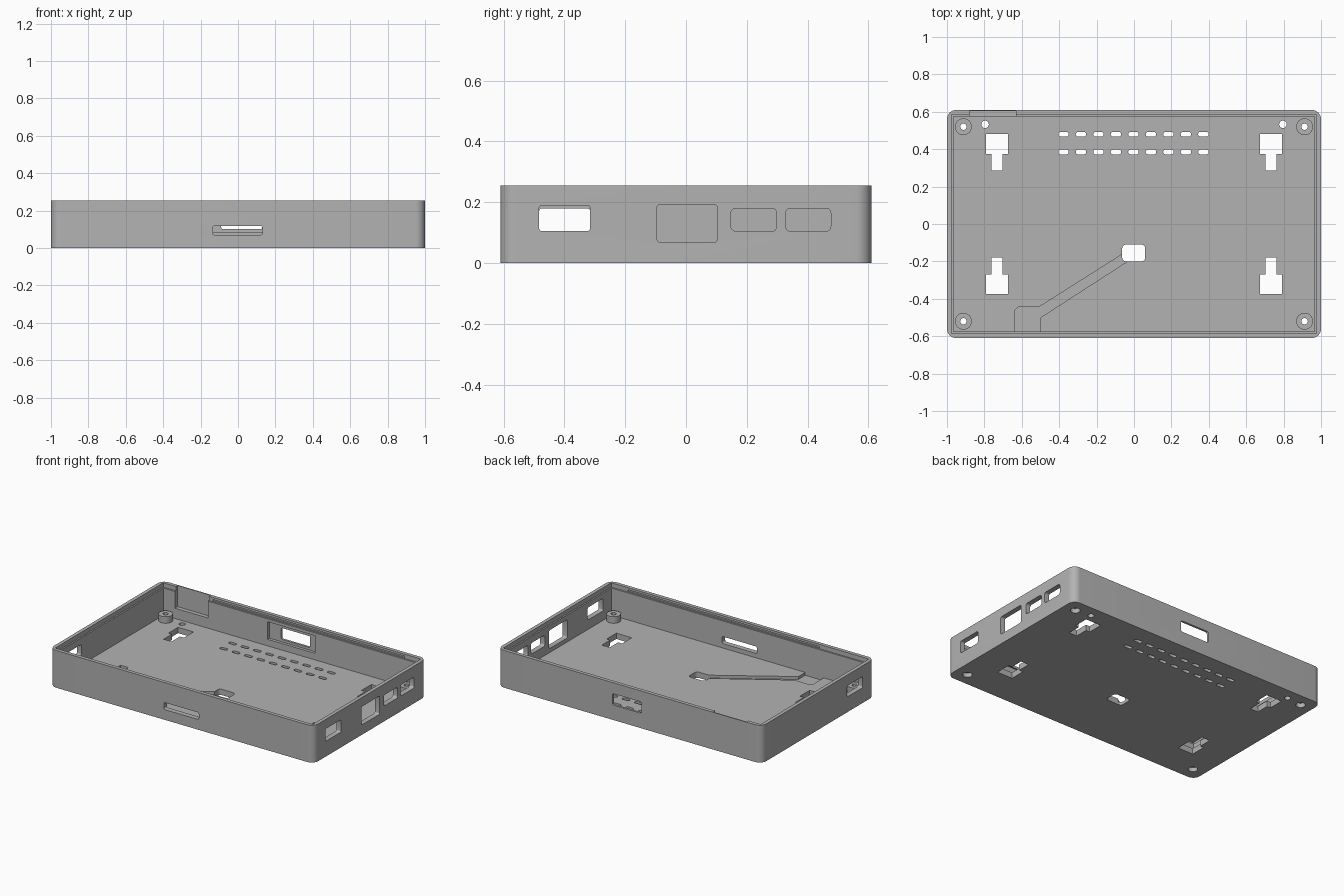
import bpy
import bmesh
from math import cos, sin, pi
from mathutils import Vector

cube = bpy.data.objects.get("Cube")
if cube:
    bpy.data.objects.remove(cube, do_unlink=True)

grey = bpy.data.materials.new("grey plastic")
grey.use_nodes = True
colour = (0.45, 0.45, 0.45, 1)
grey.diffuse_color = colour
grey.node_tree.nodes["Principled BSDF"].inputs["Base Color"].default_value = colour

W, D, H = 1.0, 0.61, 0.255      # half width, half depth, height
IX, IY, FLOOR = 0.965, 0.575, 0.04
LIP = 0.01


def rounded(x0, x1, y0, y1, r=0.0, n=4):
    """Outline of a rectangle with rounded corners."""
    if r == 0:
        return [(x0, y0), (x1, y0), (x1, y1), (x0, y1)]
    centres = [(x1 - r, y1 - r), (x0 + r, y1 - r), (x0 + r, y0 + r), (x1 - r, y0 + r)]
    return [(cx + r * cos((q + i / n) * pi / 2), cy + r * sin((q + i / n) * pi / 2))
            for q, (cx, cy) in enumerate(centres) for i in range(n + 1)]


def circle(x, y, r, n=24):
    return [(x + r * cos(i * 2 * pi / n), y + r * sin(i * 2 * pi / n)) for i in range(n)]


def solid(name, outlines, lo, hi, axis="z"):
    """Extrude closed outlines along an axis between lo and hi."""
    place = {"x": lambda a, b, c: (c, a, b),
             "y": lambda a, b, c: (a, c, b),
             "z": lambda a, b, c: (a, b, c)}[axis]
    bm = bmesh.new()
    for pts in outlines:
        face = bm.faces.new([bm.verts.new(place(a, b, lo)) for a, b in pts])
        out = bmesh.ops.extrude_face_region(bm, geom=[face])
        verts = [v for v in out["geom"] if isinstance(v, bmesh.types.BMVert)]
        bmesh.ops.translate(bm, verts=verts, vec=Vector(place(0, 0, hi - lo)))
    bmesh.ops.recalc_face_normals(bm, faces=bm.faces)
    mesh = bpy.data.meshes.new(name)
    bm.to_mesh(mesh)
    bm.free()
    mesh.materials.append(grey)
    obj = bpy.data.objects.new(name, mesh)
    bpy.context.collection.objects.link(obj)
    return obj


def combine(tool, operation="DIFFERENCE"):
    """Apply a tool shape to the tray and discard it."""
    mod = tray.modifiers.new(tool.name, "BOOLEAN")
    mod.operation, mod.object, mod.solver = operation, tool, "EXACT"
    bpy.context.view_layer.objects.active = tray
    bpy.ops.object.modifier_apply(modifier=mod.name)
    bpy.data.objects.remove(tool, do_unlink=True)


def cut(name, outlines, lo, hi, axis="z"):
    combine(solid(name, outlines, lo, hi, axis))


# Tray shell with a stepped lip
tray = solid("case_tray", [rounded(-W, W, -D, D, 0.05, 8)], 0, H)
cut("cavity", [rounded(-IX, IX, -IY, IY)], FLOOR, H + 0.1)
cut("lip_step", [rounded(-IX - LIP, IX + LIP, -IY - LIP, IY + LIP)], H - 0.03, H + 0.1)

# Screw standoffs with bores and counterbores
corners = [(sx * 0.912, sy * 0.52) for sx in (-1, 1) for sy in (-1, 1)]
combine(solid("standoffs", [circle(x, y, 0.045) for x, y in corners], FLOOR - 0.02, 0.085), "UNION")
cut("screw_bores", [circle(x, y, 0.017) for x, y in corners], -0.1, 0.2)
cut("counterbores", [circle(x, y, 0.03) for x, y in corners], -0.1, 0.03)

# Cable channel and pocket sunk into the floor
cut("channel", [[(-0.64, -0.575), (-0.5, -0.575), (-0.5, -0.5), (-0.02, -0.19),
                 (-0.06, -0.16), (-0.51, -0.445), (-0.62, -0.445), (-0.64, -0.465)]], 0.02, 0.1)

# Hanging keyholes
keyholes = []
for s in (-1, 1):
    for wide, mid, tip in ((0.48, 0.375, 0.285), (-0.375, -0.27, -0.18)):
        keyholes.append([(s * 0.79, wide), (s * 0.673, wide), (s * 0.673, mid), (s * 0.703, mid),
                         (s * 0.703, tip), (s * 0.763, tip), (s * 0.763, mid), (s * 0.79, mid)])
cut("keyholes", keyholes, -0.1, 0.1)

# Floor openings: vents, pin holes, cable hole
vents = [rounded(x - 0.028, x + 0.028, y - 0.0125, y + 0.0125, 0.012)
         for x in [-0.377 + 0.0935 * i for i in range(9)] for y in (0.48, 0.385)]
pins = [circle(s * 0.796, 0.533, 0.02, 16) for s in (-1, 1)]
cut("floor_openings", vents + pins + [rounded(-0.063, 0.06, -0.2, -0.11, 0.02)], -0.1, 0.1)

# Connector openings in the side walls
cut("right_ports", [rounded(-0.483, -0.315, 0.105, 0.19, 0.01),
                    rounded(-0.095, 0.102, 0.068, 0.193, 0.01),
                    rounded(0.148, 0.298, 0.105, 0.18, 0.015),
                    rounded(0.328, 0.476, 0.105, 0.18, 0.015)], 0.9, 1.1, "x")
cut("left_port", [rounded(-0.483, -0.315, 0.105, 0.18, 0.01)], -1.1, -0.9, "x")

# Front slot, rear opening with its inner recess, and the rear corner notch
cut("front_slot", [rounded(-0.135, 0.13, 0.07, 0.118, 0.01)], -0.7, -0.5, "y")
cut("rear_opening", [rounded(-0.09, 0.13, 0.102, 0.18, 0.01)], 0.5, 0.7, "y")
cut("rear_recess", [rounded(-0.18, 0.18, 0.085, 0.205)], 0.5, 0.595, "y")
cut("rear_notch", [rounded(-0.88, -0.63, 0.11, H + 0.1)], 0.5, 0.603, "y")

# Snap grooves along the long walls
for s in (-1, 1):
    y0, y1 = sorted((s * 0.55, s * 0.593))
    cut("snap_groove", [rounded(-0.6, 0.85, 0.228, 0.24)], y0, y1, "y")

bpy.ops.object.select_all(action="DESELECT")
tray.select_set(True)
bpy.context.view_layer.objects.active = tray
bpy.ops.object.shade_smooth_by_angle(angle=0.5)
